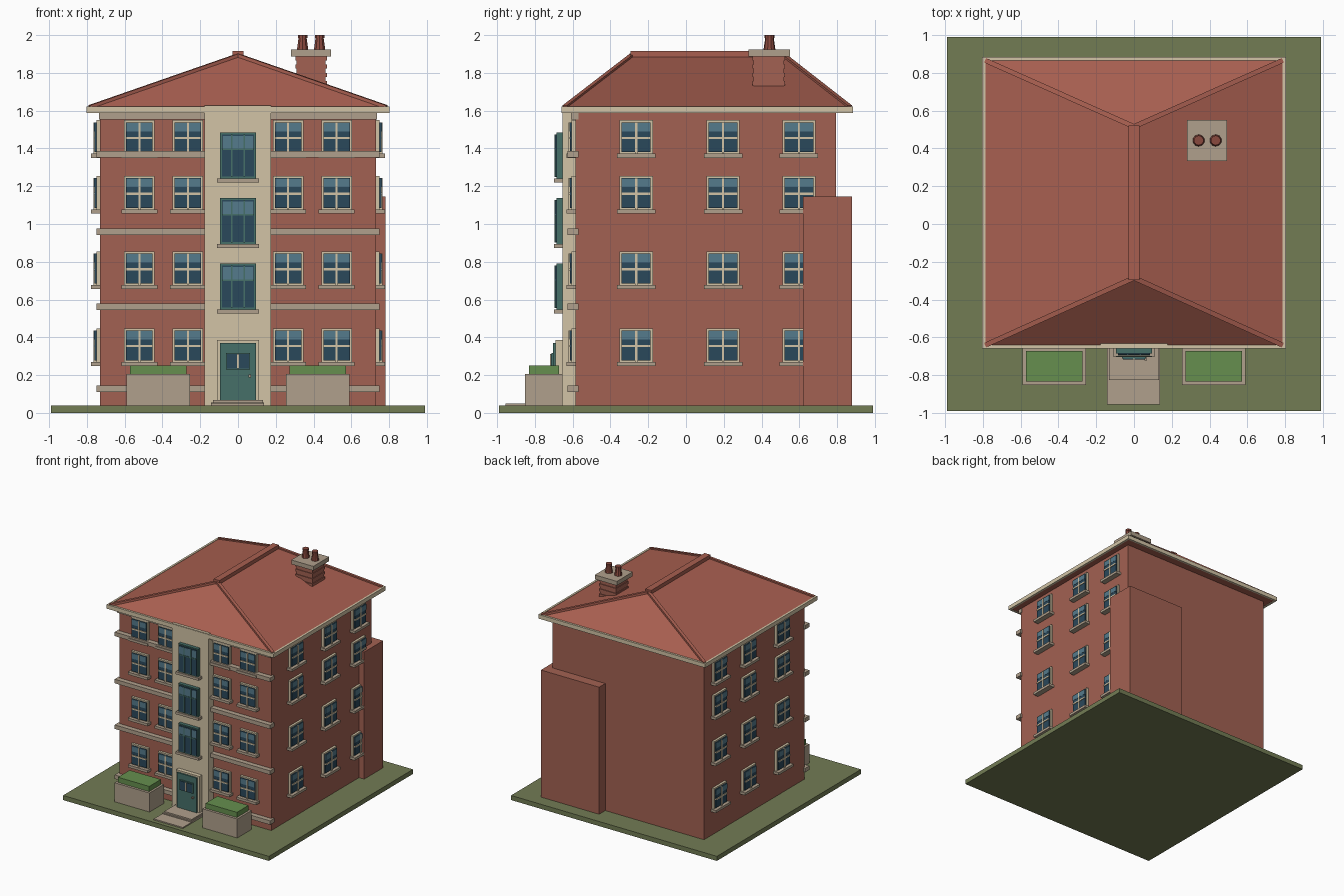
import bpy, bmesh, math
from mathutils import Vector, Matrix

if "Cube" in bpy.data.objects:
    bpy.data.objects.remove(bpy.data.objects["Cube"], do_unlink=True)


def material(name, hex_code):
    srgb = [int(hex_code[i:i + 2], 16) / 255 for i in (0, 2, 4)]
    lin = [c / 12.92 if c < 0.04 else ((c + 0.055) / 1.055) ** 2.4 for c in srgb]
    m = bpy.data.materials.new(name)
    m.use_nodes = True
    m.diffuse_color = (*lin, 1)
    m.node_tree.nodes["Principled BSDF"].inputs["Base Color"].default_value = (*lin, 1)
    return m


BRICK = material("brick", "A26152")
ROOF = material("roof tile", "A85F50")
CREAM = material("cream", "D2C4A6")
STONE = material("stone", "B0A08C")
GRASS = material("grass", "727C54")
HEDGE = material("hedge", "668F4E")
TEAL = material("teal paint", "467069")
GLASS = material("dark glass", "2A485B")
SHEEN = material("light glass", "557B8C")
POT = material("dark clay", "8A4A3F")


def mesh_of_boxes(name, parts):
    """One mesh from (low corner, high corner, material) boxes."""
    bm = bmesh.new()
    mats = []
    for lo, hi, mat in parts:
        if mat not in mats:
            mats.append(mat)
        lo, hi = Vector(lo), Vector(hi)
        size = hi - lo
        mtx = Matrix.Translation((lo + hi) / 2) @ Matrix.Diagonal((*size, 1))
        verts = bmesh.ops.create_cube(bm, size=1, matrix=mtx)["verts"]
        for f in {f for v in verts for f in v.link_faces}:
            f.material_index = mats.index(mat)
    me = bpy.data.meshes.new(name)
    bm.to_mesh(me)
    bm.free()
    for m in mats:
        me.materials.append(m)
    return me


def add(name, me, loc=(0, 0, 0), turn=0):
    ob = bpy.data.objects.new(name, me)
    ob.location = loc
    ob.rotation_euler.z = turn
    bpy.context.scene.collection.objects.link(ob)
    return ob


def boxes(name, *parts):
    return add(name, mesh_of_boxes(name, parts))


def box(name, lo, hi, mat):
    return boxes(name, (lo, hi, mat))


# Main masses
FRONT, BACK, SIDE, GROUND = -0.585, 0.795, 0.73, 0.04
box("lawn", (-0.99, -0.99, 0), (0.99, 0.99, GROUND), GRASS)
box("main_walls", (-SIDE, FRONT, GROUND), (SIDE, BACK, 1.6), BRICK)
box("rear_annex", (0.22, 0.62, GROUND), (0.78, 0.88, 1.145), BRICK)
box("entrance_bay", (-0.178, -0.655, GROUND), (0.176, -0.58, 1.627), CREAM)
box("bay_top", (-0.178, -0.655, 1.59), (0.176, -0.61, 1.627), CREAM)

# Stone bands across the front
for z in (0.11, 0.545, 0.942, 1.352):
    box("front_band", (-0.748, -0.627, z), (0.748, -0.57, z + 0.035), STONE)
box("cornice_band", (-0.735, -0.61, 1.552), (0.735, -0.57, 1.588), STONE)

# Hipped roof with fascia and caps
X, Y0, Y1, EAVE, RIDGE = 0.785, -0.64, 0.865, 1.62, 1.893
R0, R1 = -0.285, 0.515
bm = bmesh.new()
corners = [(-X, Y0), (X, Y0), (X, Y1), (-X, Y1)]
low = [bm.verts.new((x, y, 1.592)) for x, y in corners]
eave = [bm.verts.new((x, y, EAVE)) for x, y in corners]
r0, r1 = bm.verts.new((0, R0, RIDGE)), bm.verts.new((0, R1, RIDGE))
bm.faces.new(low)
for i in range(4):
    j = (i + 1) % 4
    bm.faces.new((low[i], low[j], eave[j], eave[i]))
bm.faces.new((eave[0], eave[1], r0))
bm.faces.new((eave[1], eave[2], r1, r0))
bm.faces.new((eave[2], eave[3], r1))
bm.faces.new((eave[3], eave[0], r0, r1))
bmesh.ops.recalc_face_normals(bm, faces=bm.faces)
roof = bpy.data.meshes.new("hipped_roof")
bm.to_mesh(roof)
bm.free()
roof.materials.append(ROOF)
add("hipped_roof", roof)

OUT = 0.018
boxes("fascia",
      *[((s * X - OUT * (s < 0), Y0 - OUT, 1.588), (s * X + OUT * (s > 0), Y1 + OUT, 1.623), CREAM)
        for s in (-1, 1)],
      ((-X, Y0 - OUT, 1.588), (X, Y0, 1.623), CREAM),
      ((-X, Y1, 1.588), (X, Y1 + OUT, 1.623), CREAM))
box("ridge_cap", (-0.028, R0 - 0.01, 1.87), (0.028, R1 + 0.005, 1.915), ROOF)


def beam(name, a, b, width, height, mat):
    a, b = Vector(a), Vector(b)
    d = b - a
    ob = box(name, (-width / 2, -height / 2, 0), (width / 2, height / 2, d.length), mat)
    ob.rotation_euler = d.to_track_quat("Z", "Y").to_euler()
    ob.location = a


for x, y in corners:
    beam("hip_cap", (x, y, EAVE), (0, R0 if y < 0 else R1, RIDGE), 0.026, 0.018, ROOF)

# Chimney with brick courses and two pots
for i in range(9):
    t = 0.006 * (i % 2)
    z = 1.69 + i * 0.022
    box("chimney_course", (0.305 + t, 0.352 + t, z), (0.47 - t, 0.525 - t, z + 0.022), BRICK)
box("chimney_cap", (0.28, 0.332, 1.886), (0.492, 0.55, 1.923), STONE)


def cone(bm, r1, r2, z0, z1, x, y):
    bmesh.ops.create_cone(bm, cap_ends=True, segments=10, radius1=r1, radius2=r2, depth=z1 - z0,
                          matrix=Matrix.Translation((x, y, (z0 + z1) / 2)))


for x in (0.342, 0.432):
    bm = bmesh.new()
    cone(bm, 0.032, 0.022, 1.92, 1.988, x, 0.442)
    cone(bm, 0.026, 0.026, 1.985, 2.0, x, 0.442)
    me = bpy.data.meshes.new("chimney_pot")
    bm.to_mesh(me)
    bm.free()
    me.materials.append(POT)
    add("chimney_pot", me)


# Sash windows: local wall plane at y = 0, facing -y, sill bottom at z = 0
def sash_window(name, w, h=0.178):
    a, s, top = w / 2, 0.022, 0.022 + h
    g = a - 0.011
    mid = s + h * 0.47
    return mesh_of_boxes(name, [
        ((-a - 0.014, -0.048, 0), (a + 0.014, 0.01, s), STONE),
        ((-a, -0.02, s), (a, 0.01, top), CREAM),
        ((-g, -0.03, s + 0.008), (g, 0, top - 0.012), GLASS),
        ((-g, -0.032, top - 0.06), (g, -0.028, top - 0.014), SHEEN),
        ((-0.006, -0.036, s), (0.006, 0, top - 0.012), CREAM),
        ((-g, -0.036, mid - 0.006), (g, 0, mid + 0.006), CREAM)])


front_window = sash_window("front_window", 0.162)
side_window = sash_window("side_window", 0.176)
for z in (0.248, 0.655, 1.055, 1.35):
    for x in (-0.522, -0.265, 0.265, 0.522):
        add("front_window", front_window, (x, FRONT, z))
    for y in (-0.264, 0.196, 0.598):
        for s in (-1, 1):
            add("side_window", side_window, (s * SIDE, y, z), s * math.pi / 2)

# Tall stair windows on the bay
a, top = 0.095, 0.265
stair = mesh_of_boxes("stair_window", [
    ((-0.11, -0.045, 0), (0.11, 0.01, 0.022), STONE),
    ((-a, -0.03, 0.022), (a, 0.01, top), TEAL),
    ((-a + 0.01, -0.036, 0.032), (a - 0.01, 0, top - 0.01), GLASS),
    ((-a + 0.01, -0.038, top - 0.085), (a - 0.01, -0.034, top - 0.018), SHEEN),
    *[((x - 0.004, -0.042, 0.03), (x + 0.004, 0, top - 0.01), TEAL) for x in (-0.032, 0.032)],
    ((-a + 0.01, -0.042, top - 0.092), (a - 0.01, 0, top - 0.084), TEAL)])
for z in (0.525, 0.872, 1.22):
    add("stair_window", stair, (0, -0.655, z))

# Entrance door and steps
box("door_surround", (-0.112, -0.69, GROUND), (0.112, -0.65, 0.385), CREAM)
box("door", (-0.095, -0.703, 0.065), (0.095, -0.68, 0.37), TEAL)
box("door_light_frame", (-0.064, -0.712, 0.23), (0.064, -0.70, 0.318), TEAL)
for s in (-1, 1):
    box("door_pane", (s * 0.031 - 0.026, -0.716, 0.236), (s * 0.031 + 0.026, -0.71, 0.312), GLASS)
box("door_mullion", (-0.005, -0.72, 0.236), (0.005, -0.71, 0.312), CREAM)
box("door_knob", (0.055, -0.722, 0.188), (0.069, -0.70, 0.202), STONE)
box("door_step", (-0.132, -0.825, GROUND), (0.132, -0.65, 0.068), STONE)
box("lower_step", (-0.142, -0.838, GROUND), (0.138, -0.65, 0.056), STONE)
box("path", (-0.142, -0.955, GROUND), (0.138, -0.83, 0.05), STONE)

# Planters with hedges
for s in (-1, 1):
    c = s * 0.422
    box("planter", (c - 0.168, -0.853, GROUND), (c + 0.168, -0.655, 0.205), STONE)
    box("hedge", (c - 0.15, -0.832, 0.2), (c + 0.15, -0.672, 0.25), HEDGE)
